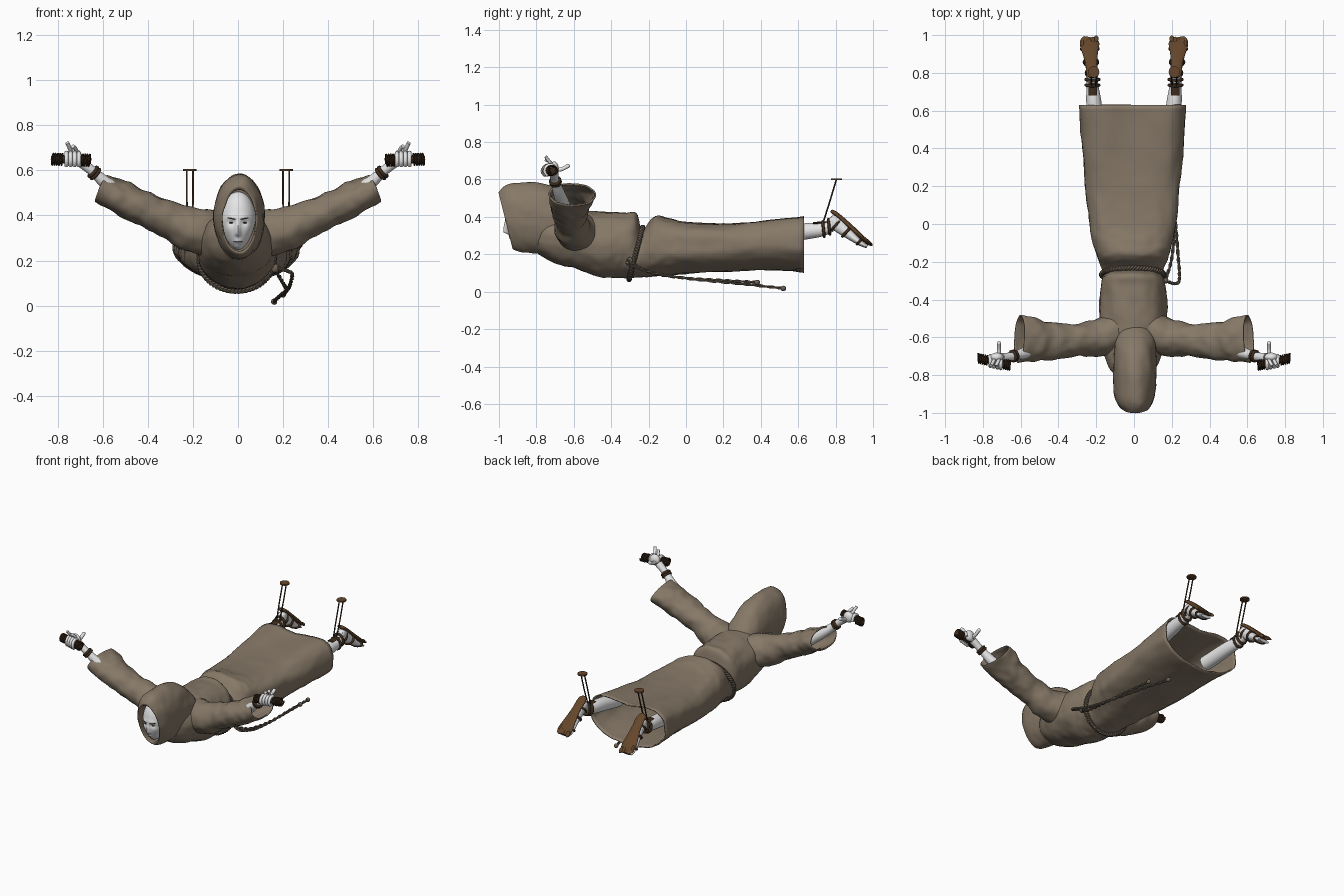
import bpy, bmesh
from math import sin, cos, pi, exp, sqrt, radians, copysign
from mathutils import Vector, Matrix, noise

cube = bpy.data.objects.get("Cube")
if cube:
    bpy.data.objects.remove(cube, do_unlink=True)


def material(name, *rgb):
    m = bpy.data.materials.new(name)
    m.use_nodes = True
    m.diffuse_color = (*rgb, 1)
    m.node_tree.nodes["Principled BSDF"].inputs["Base Color"].default_value = (*rgb, 1)
    return m


CLOTH = material("taupe cloth", .24, .19, .137)
SKIN = material("pale skin", .78, .78, .78)
LEATHER = material("brown leather", .13, .062, .024)
DARK = material("dark leather", .05, .026, .013)
ROPE = material("rope", .15, .12, .09)
INK = material("dark features", .035, .03, .028)
Z = Vector((0, 0, 1))
Y = Vector((0, 1, 0))


def finish(name, bm, mat, mirror=False, thick=0):
    bmesh.ops.recalc_face_normals(bm, faces=bm.faces)
    me = bpy.data.meshes.new(name)
    bm.to_mesh(me)
    bm.free()
    me.materials.append(mat)
    me.polygons.foreach_set("use_smooth", [True] * len(me.polygons))
    me.set_sharp_from_angle(angle=radians(50))
    ob = bpy.data.objects.new(name, me)
    bpy.context.collection.objects.link(ob)
    if mirror:
        ob.modifiers.new("mirror", 'MIRROR').use_mirror_merge = False
    if thick:
        s = ob.modifiers.new("thickness", 'SOLIDIFY')
        s.thickness, s.offset = thick, -1
    return ob


def spline(rows, steps, closed=False):
    """Smooth curve through rows of numbers."""
    n, out = len(rows), []
    pick = lambda i: rows[i % n] if closed else rows[max(0, min(n - 1, i))]
    for i in range(n if closed else n - 1):
        p = [pick(i + k) for k in (-1, 0, 1, 2)]
        for s in range(steps):
            t = s / steps
            out.append([b + .5 * t * (c - a + t * (2*a - 5*b + 4*c - d + t * (3*(b - c) + d - a)))
                        for a, b, c, d in zip(*p)])
    return out if closed else out + [list(rows[-1])]


def loft(name, rows, mat, n=12, steps=4, closed=False, caps=(True, True), ref=Z, axis=None,
         warp=None, wrinkle=0, mirror=False, thick=0):
    """Skin oval sections (x, y, z, half width, half height[, upper squareness]) along a path."""
    rows = spline(rows, steps, closed) if steps else rows
    m = len(rows)
    pos = [Vector(r[:3]) for r in rows]
    bm, rings = bmesh.new(), []
    for i, r in enumerate(rows):
        nxt = pos[(i + 1) % m] if closed else pos[min(i + 1, m - 1)]
        prv = pos[i - 1] if closed else pos[max(i - 1, 0)]
        t = axis or (nxt - prv).normalized()
        side = t.cross(ref).normalized()
        up = side.cross(t)
        ring = []
        for k in range(n):
            c, s = cos(2 * pi * k / n), sin(2 * pi * k / n)
            if len(r) > 5 and s > 0:
                c, s = copysign(abs(c) ** r[5], c), s ** r[5]
            d = side * c * r[3] + up * s * r[4]
            p = pos[i] + d
            if wrinkle:
                p += d.normalized() * wrinkle * (noise.noise(Vector((p.x*14, p.y*6, p.z*14)))
                                                 + .6 * noise.noise(p * 24))
            ring.append(bm.verts.new(warp(p) if warp else p))
        rings.append(ring)
    for i in range(m if closed else m - 1):
        a, b = rings[i], rings[(i + 1) % m]
        for k in range(n):
            bm.faces.new((a[k], a[(k+1) % n], b[(k+1) % n], b[k]))
    if not closed:
        for ring, use in zip((rings[0], rings[-1]), caps):
            if use:
                bm.faces.new(ring)
    return finish(name, bm, mat, mirror, thick)


def round_loft(name, pts, r, mat, **kw):
    return loft(name, [(*p, r, r) for p in pts], mat, **kw)


def blob(name, c, radii, mat, mirror=False, rot=0):
    bm = bmesh.new()
    bmesh.ops.create_uvsphere(bm, u_segments=20, v_segments=12, radius=1)
    bm.transform(Matrix.Translation(c) @ Matrix.Rotation(rot, 4, 'X') @ Matrix.Diagonal((*radii, 1)))
    return finish(name, bm, mat, mirror)


def band(name, c, axis, ra, rb, r, mat):
    """Oval strap around an axis, on both sides."""
    axis = Vector(axis).normalized()
    u = axis.cross(Z).normalized()
    v = u.cross(axis)
    pts = [Vector(c) + u * ra * cos(pi*k/12) + v * rb * sin(pi*k/12) for k in range(24)]
    return round_loft(name, pts, r, mat, n=8, steps=0, closed=True, ref=axis, mirror=True)


def rope(name, pts, r, closed=False):
    """Two twisted strands along a path."""
    path = [Vector(p) for p in spline(pts, 24, closed)]
    for s in (0, pi):
        out = []
        for i, p in enumerate(path):
            j = min(i + 1, len(path) - 1)
            t = (path[j] - path[j - 1]).normalized()
            side = t.cross(Z).normalized()
            a = s + i * pi / 6
            out.append(p + (side * cos(a) + side.cross(t) * sin(a)) * r * .6)
        round_loft(name, out, r * .75, ROPE, n=6, steps=0, closed=closed)


# Robe body and skirt, open at the hem, with a slanted waist
def robe_warp(p):
    p.y += .25 * (p.z - .22) * exp(-((p.y + .27) / .12) ** 2)
    if p.z > .25 and p.y > .2:
        p.z -= .03 * exp(-(p.x / .12) ** 2) * min(1, (p.y - .2) / .4)
    return p


body = [(-.84, .30, .05, .06, 1), (-.77, .30, .12, .11, 1), (-.68, .285, .155, .14, 1),
        (-.58, .275, .175, .155, 1), (-.46, .255, .18, .175, .9), (-.36, .25, .175, .175, .9),
        (-.31, .245, .168, .172, .9), (-.265, .203, .156, .13, .95), (-.22, .232, .172, .155, .9),
        (-.18, .242, .188, .163, .8), (-.1, .24, .212, .152, .7), (0, .235, .232, .138, .65),
        (.2, .235, .25, .13, .62), (.4, .25, .268, .136, .62), (.63, .26, .283, .154, .62)]
loft("robe_body", [(-.006, *r) for r in body], CLOTH, n=64, steps=6, axis=Y,
     caps=(True, False), warp=robe_warp, wrinkle=.007, thick=.008)

# Sleeves, open at the cuffs
loft("sleeves", [(.04, -.55, .30, .12, .11), (.18, -.6, .33, .1, .1), (.3, -.615, .378, .085, .08),
                 (.42, -.62, .43, .097, .075), (.52, -.615, .48, .113, .076), (.607, -.61, .52, .13, .066)],
     CLOTH, n=40, steps=8, caps=(True, False), wrinkle=.01, mirror=True, thick=.008)


# Hood with a rolled front rim
def hood_warp(p):
    p.y -= .25 * (p.z - .38) * max(0, min(1, (-.6 - p.y) / .3))
    return p


hood = [(-.53, .34, .08, .07), (-.60, .36, .105, .13), (-.67, .375, .112, .175), (-.76, .39, .115, .19),
        (-.86, .395, .112, .188), (-.92, .39, .102, .178), (-.955, .382, .086, .158), (-.965, .38, .076, .144),
        (-.95, .38, .071, .134), (-.88, .38, .085, .145)]
loft("hood", [(.006, *r) for r in hood], CLOTH, n=48, steps=6, axis=-Y, warp=hood_warp, wrinkle=.006)


# Face
def bump(x, z, cx, cz, sx, sz):
    return exp(-((x - cx) / sx) ** 2 - ((z - cz) / sz) ** 2)


def relief(x, z):
    x = abs(x)
    nose = exp(-(x / .01) ** 2) * max(0, min(1, (.385 - z) / .06)) * max(0, min(1, (z - .305) / .012))
    return (.02 * nose + .005 * bump(x, z, .025, .392, .03, .012) - .008 * bump(x, z, .028, .368, .016, .012)
            + .005 * bump(x, z, 0, .283, .018, .01) + .006 * bump(x, z, 0, .258, .02, .012)
            + .004 * bump(x, z, .045, .335, .015, .02))


def face_x(x, z):
    return x * .078 * (1 + .22 * min(0, z))


bm = bmesh.new()
bmesh.ops.create_uvsphere(bm, u_segments=96, v_segments=64, radius=1)
for v in bm.verts:
    x, y, z = v.co
    fx, fz = face_x(x, z), .38 + .132 * z
    v.co = (fx, -.88 + .085 * y - (relief(fx, fz) if y < 0 else 0), fz)
finish("face", bm, SKIN)


def on_face(x, z):
    uz = (z - .38) / .132
    ux = x / face_x(1, uz)
    return (x, -.88 - .085 * sqrt(max(0, 1 - ux * ux - uz * uz)) - relief(x, z), z)


blob("eyes", on_face(.028, .368), (.012, .004, .004), INK, True)
round_loft("eyebrows", [on_face(x, .38 + x * .2) for x in (.012, .028, .046)], .0025, INK, n=6, mirror=True)
round_loft("mouth", [on_face(x, .283) for x in (-.02, -.01, 0, .01, .02)], .0016, INK, n=6)

# Belt and hanging cord
rope("belt", [(-.006 + .165 * cos(a), -.268 + .036 * sin(a), .205 + .139 * sin(a))
              for a in [k * pi / 8 for k in range(16)]], .011, True)
blob("belt_knot", (.165, -.30, .165), (.018, .016, .02), ROPE)
cord_a = [(.165, -.30, .16), (.2, -.18, .1), (.215, 0, .073), (.21, .2, .06), (.2, .38, .05)]
cord_b = [(.165, -.30, .17), (.215, -.315, .155), (.24, -.29, .14), (.232, -.15, .095), (.215, .05, .066),
          (.185, .3, .042), (.16, .52, .018)]
for label, cord in (("short", cord_a), ("long", cord_b)):
    rope(label + "_cord", cord, .007)
    blob(label + "_cord_tip", cord[-1], (.014, .016, .014), ROPE)

# Forearms and wristbands
loft("forearms", [(.46, -.65, .45, .038, .038), (.57, -.68, .53, .031, .031), (.64, -.70, .592, .022, .022),
                  (.70, -.708, .64, .026, .024)], SKIN, n=20, mirror=True)
arm = Vector((.07, -.02, .062)).normalized()
for k in (0, 1):
    band("wristbands", Vector((.632, -.697, .584)) + arm * .014 * k, arm, .026, .026, .008, DARK)

# Hands gripping bars with coiled ends
grip = Vector((.74, -.73, .647))
rod = Vector((.18, .04, .005)).normalized()
round_loft("hand_bars", [grip - rod * .088, grip + rod * .088], .017, DARK, n=16, steps=1, mirror=True)
for s in (-1, 1):
    coil = []
    for k in range(61):
        a = k * pi / 6
        coil.append(grip + rod * (s * .062 + (k / 60 - .5) * .052) + Y * .025 * cos(a) + Z * .025 * sin(a))
    round_loft("bar_coils", coil, .0045, DARK, n=6, steps=0, ref=rod, mirror=True)
blob("palms", (.727, -.705, .66), (.036, .024, .036), SKIN, True)
for k in range(4):
    base = grip + rod * (k * .019 - .036)
    pts = [base + Y * .028 * cos(a) + Z * .03 * sin(a) for a in (-.2, .7, 1.6, 2.5, 3.4, 4.2)]
    round_loft("curled_fingers", pts, .0095, SKIN, n=10, ref=rod, mirror=True)
for x, top in ((.745, .722), (.72, .706)):
    round_loft("raised_fingers", [(x - .008, -.71, .67), (x, -.73, .695), (x + .012, -.75, top)], .009, SKIN,
               n=10, ref=rod, mirror=True)
round_loft("thumbs", [(.715, -.70, .65), (.715, -.665, .655), (.715, -.632, .672)], .011, SKIN, n=10, mirror=True)
blob("thumb_tips", (.715, -.632, .672), (.011, .012, .011), SKIN, True)

# Legs and feet
loft("legs", [(.195, .45, .295, .045, .045), (.205, .55, .31, .043, .045), (.213, .65, .324, .04, .043),
              (.22, .73, .332, .032, .035), (.221, .785, .36, .03, .034)], SKIN, n=24, mirror=True)
loft("feet", [(.222, .77, .395, .02, .018), (.222, .782, .383, .028, .035), (.225, .818, .352, .029, .036),
              (.23, .877, .304, .035, .026), (.234, .933, .261, .043, .016), (.235, .968, .241, .036, .009)],
     SKIN, n=24, mirror=True)

# Sandals
loft("sandal_soles", [(.222, .774, .432, .012, .006), (.222, .785, .427, .025, .011), (.223, .81, .41, .031, .012),
                      (.226, .85, .376, .031, .012), (.231, .9, .33, .04, .012), (.235, .945, .287, .051, .012),
                      (.234, .97, .265, .049, .01), (.231, .984, .253, .036, .007)],
     LEATHER, n=24, mirror=True)
for k in range(5):
    y = .980 - .006 * k
    blob("toe_lobes", (.2 + k * .018, y, 1.113 - .87 * y), (.013 - .001 * k, .022, .01), LEATHER, True, -.72)
slope = (0, .74, -.67)
band("toe_straps", (.234, .927, .268), slope, .046, .019, .007, DARK)
band("instep_straps", (.228, .857, .319), slope, .036, .031, .008, DARK)
band("heel_straps", (.223, .8, .355), slope, .031, .037, .007, DARK)
for y in (.735, .765):
    band("ankle_straps", (.22, y, .335 + (y - .735) * .4), (0, 1, .1), .035, .04, .008, DARK)
loft("ankle_plates", [(.218, .68, .367, .022, .006), (.218, .78, .372, .024, .006)], DARK, n=8, steps=1, mirror=True)

# Upright pins with discs above the ankles
for x in (.203, .224):
    round_loft("ankle_pins", [(x, .733, .37), (x + .3 * (x - .2135), .765, .47), (x + .3 * (x - .2135), .803, .597)],
               .0042, DARK, n=8, ref=Y, mirror=True)
round_loft("pin_discs", [(.2135, .805, .596), (.2135, .805, .605)], .03, LEATHER, n=24, steps=1, ref=Y, mirror=True)
